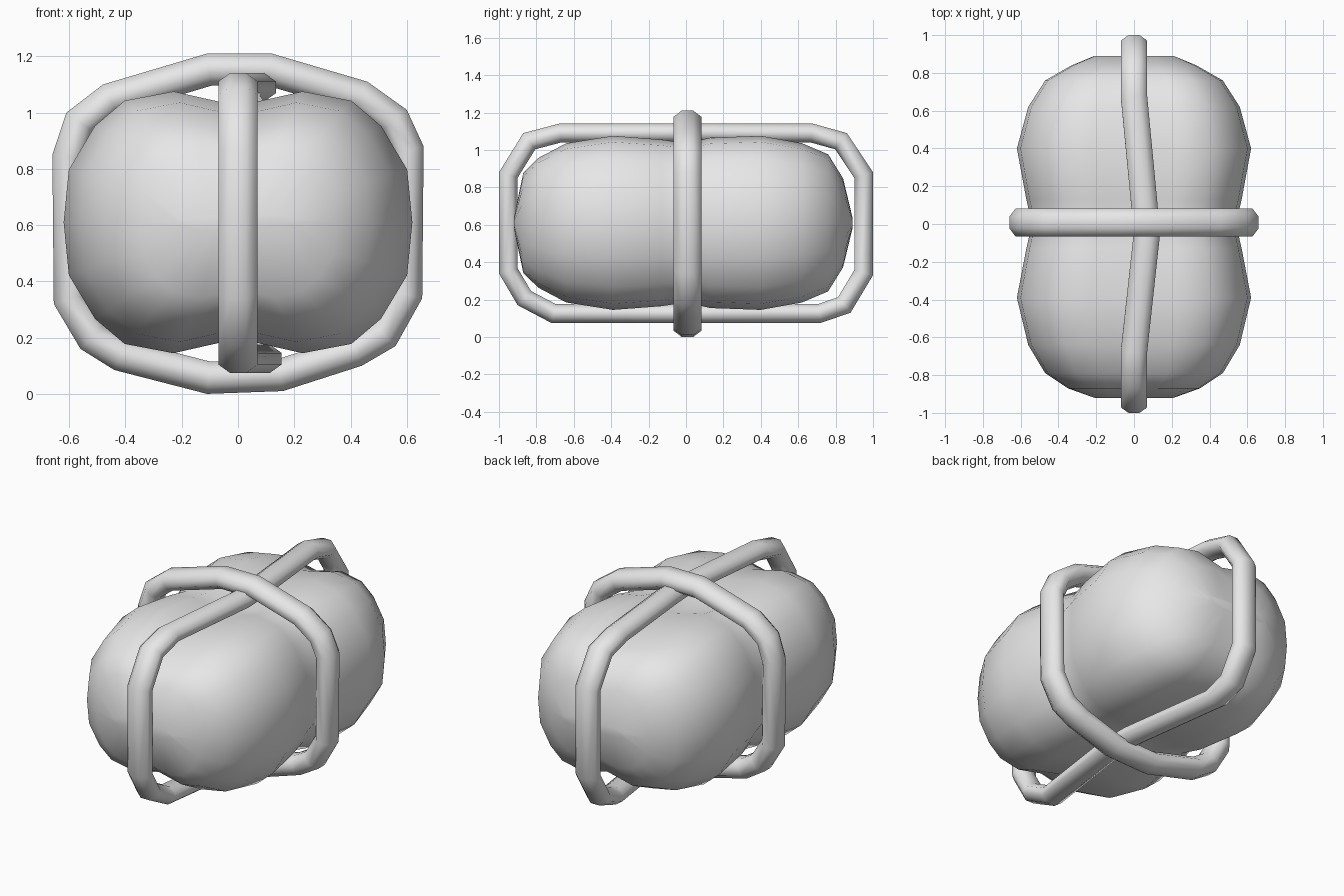
import bpy, bmesh, math
from mathutils import Vector

cube = bpy.data.objects.get("Cube")
if cube:
    bpy.data.objects.remove(cube, do_unlink=True)

grey = bpy.data.materials.new("plain grey")
grey.use_nodes = True
grey.diffuse_color = (0.8, 0.8, 0.8, 1)
grey.node_tree.nodes["Principled BSDF"].inputs["Base Color"].default_value = grey.diffuse_color


def loft(name, rings, closed):
    """Skin a list of equal rings, joined end to start or capped."""
    bm = bmesh.new()
    loops = [[bm.verts.new(p) for p in ring] for ring in rings]
    pairs = list(zip(loops, loops[1:]))
    if closed:
        pairs.append((loops[-1], loops[0]))
    else:
        bm.faces.new(loops[0])
        bm.faces.new(loops[-1])
    for a, b in pairs:
        for i in range(len(a)):
            j = (i + 1) % len(a)
            bm.faces.new((a[i], a[j], b[j], b[i]))
    bmesh.ops.recalc_face_normals(bm, faces=bm.faces)
    for f in bm.faces:
        f.smooth = True
    mesh = bpy.data.meshes.new(name)
    bm.to_mesh(mesh)
    bm.free()
    mesh.materials.append(grey)
    obj = bpy.data.objects.new(name, mesh)
    bpy.context.collection.objects.link(obj)
    return obj


def rope(name, outline, depth, width, place, sides=8):
    """Sweep a flattened octagon round the inside of a clockwise outline.
    Each outline point is (across, up, sideways shift)."""
    rings = []
    n = len(outline)
    for i, (u, v, shift) in enumerate(outline):
        p = Vector((u, v))
        before = (p - Vector(outline[i - 1][:2])).normalized()
        after = (Vector(outline[(i + 1) % n][:2]) - p).normalized()
        n1, n2 = Vector((before.y, -before.x)), Vector((after.y, -after.x))
        inward = (n1 + n2) / (1 + n1.dot(n2))
        ring = []
        for k in range(sides):
            a = (k + 0.5) * math.tau / sides
            flat = math.cos(math.pi / sides)
            q = p + inward * depth * (1 - math.cos(a) / flat)
            ring.append(place(q.x, q.y, shift + width * math.sin(a) / flat))
        rings.append(ring)
    return loft(name, rings, True)


# Stuffed bundle: creased cross-section scaled along its length
quarter = [(0.37, 0.99), (0.65, 0.92), (0.82, 0.73), (0.97, 0.4)]
half = quarter + [(1, 0)] + [(x, -z) for x, z in reversed(quarter)]
section = [(0, 0.88)] + half + [(0, -0.88)] + [(-x, z) for x, z in reversed(half)]
stations = [(-0.92, 0.21, 0.03), (-0.87, 0.35, 0.27), (-0.79, 0.47, 0.35),
            (-0.64, 0.56, 0.43), (-0.39, 0.62, 0.47), (-0.13, 0.57, 0.45),
            (0, 0.54, 0.43), (0.13, 0.57, 0.46), (0.4, 0.62, 0.47),
            (0.62, 0.56, 0.43), (0.76, 0.47, 0.37), (0.84, 0.33, 0.24),
            (0.89, 0.21, 0.03)]
loft("bundle", [[(x * sx, y, 0.61 + z * sz) for x, z in section]
                for y, sx, sz in stations], False)

# Rope round the waist
waist = [(-0.11, 1.21), (0.12, 1.21), (0.46, 1.11), (0.6, 1.01), (0.66, 0.88),
         (0.655, 0.34), (0.56, 0.17), (0.44, 0.1), (0.16, 0.01), (-0.11, 0),
         (-0.44, 0.085), (-0.56, 0.16), (-0.655, 0.32), (-0.66, 0.85),
         (-0.61, 1.0), (-0.48, 1.1)]
rope("waist_rope", [(u, v, 0.008) for u, v in waist], 0.057, 0.075,
     lambda u, v, w: (u, w, v))

# Rope round the length, pushed aside where it crosses the other one
lengthwise = [(-0.68, 1.14, 0), (-0.08, 1.14, 0.065), (0.1, 1.14, 0.055),
              (0.68, 1.14, 0), (0.86, 1.09, 0), (1, 0.88, 0), (1, 0.33, 0),
              (0.88, 0.13, 0), (0.72, 0.075, 0), (0.1, 0.075, 0.085),
              (-0.1, 0.075, 0.085), (-0.72, 0.075, 0), (-0.9, 0.17, 0),
              (-1, 0.34, 0), (-1, 0.88, 0), (-0.87, 1.09, 0)]
rope("lengthwise_rope", lengthwise, 0.05, 0.07, lambda u, v, w: (w, u, v))
